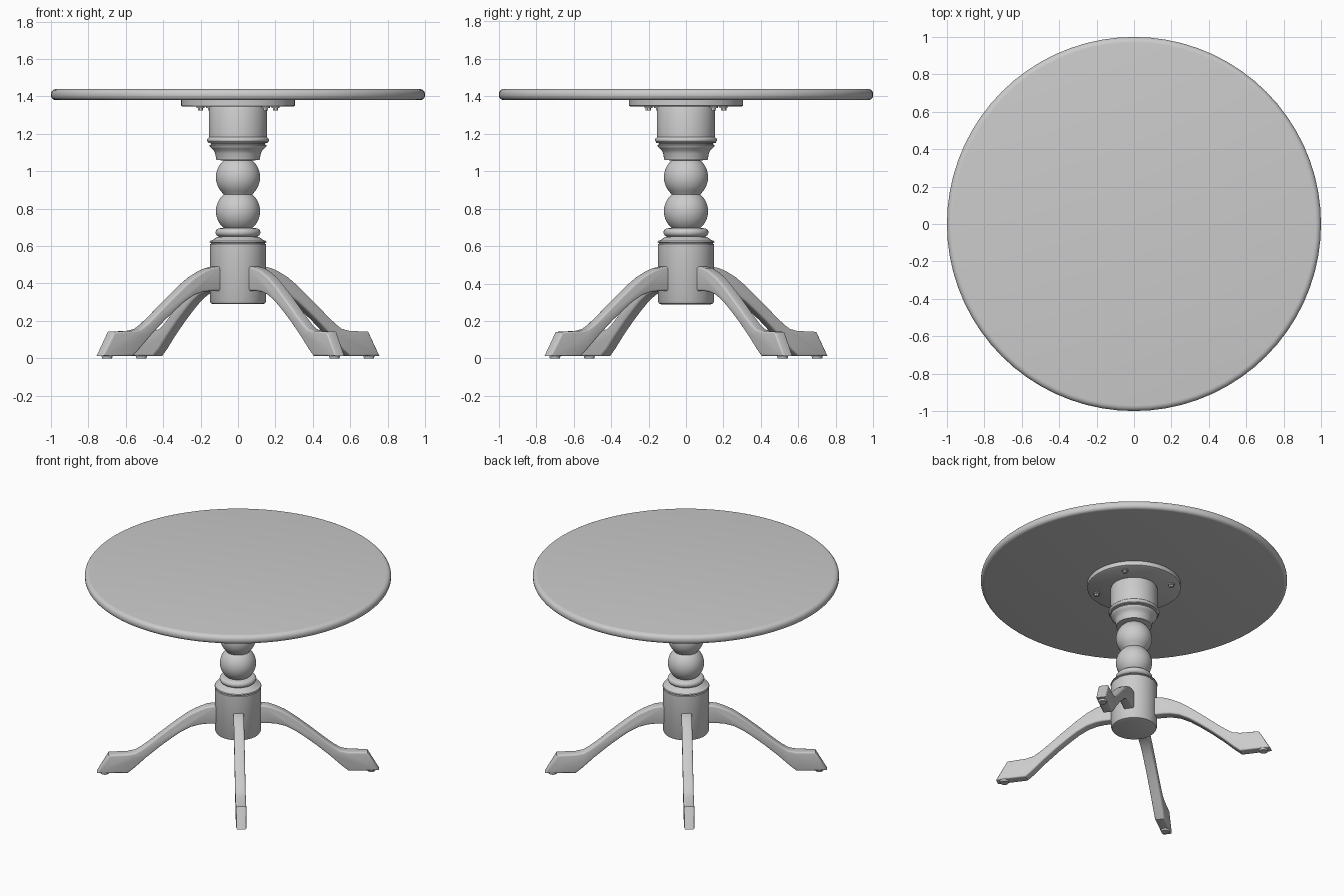
import bpy, bmesh, math
from mathutils import Matrix, Vector

if "Cube" in bpy.data.objects:
    bpy.data.objects.remove(bpy.data.objects["Cube"])

grey = bpy.data.materials.new("plain grey")
grey.diffuse_color = (0.6, 0.6, 0.6, 1)
grey.use_nodes = True
grey.node_tree.nodes["Principled BSDF"].inputs["Base Color"].default_value = grey.diffuse_color

LEG_ANGLE = math.radians(-53.6)   # the four legs are turned a little off the diagonal


def finish(name, bm, angle=35):
    bmesh.ops.recalc_face_normals(bm, faces=bm.faces)
    mesh = bpy.data.meshes.new(name)
    bm.to_mesh(mesh)
    bm.free()
    mesh.materials.append(grey)
    obj = bpy.data.objects.new(name, mesh)
    bpy.context.collection.objects.link(obj)
    bpy.ops.object.select_all(action='DESELECT')
    obj.select_set(True)
    bpy.context.view_layer.objects.active = obj
    bpy.ops.object.shade_smooth_by_angle(angle=math.radians(angle))
    return obj


def lathe(name, profile, sides=48):
    """Turn an (r, z) profile around z and cap both ends."""
    bm = bmesh.new()
    rings = []
    for r, z in profile:
        rings.append([bm.verts.new((r * math.cos(2 * math.pi * i / sides),
                                    r * math.sin(2 * math.pi * i / sides), z))
                      for i in range(sides)])
    for a, b in zip(rings, rings[1:]):
        for i in range(sides):
            j = (i + 1) % sides
            bm.faces.new((a[i], a[j], b[j], b[i]))
    bm.faces.new(rings[0])
    bm.faces.new(rings[-1])
    return finish(name, bm)


def arc(cr, cz, rr, rz, a0, a1, n):
    """Points on an elliptical arc, angles in degrees."""
    return [(cr + rr * math.cos(math.radians(a0 + (a1 - a0) * i / n)),
             cz + rz * math.sin(math.radians(a0 + (a1 - a0) * i / n))) for i in range(n + 1)]


# Round top with a rounded rim
lathe("table_top", arc(0.975, 1.405, 0.025, 0.025, -90, 0, 5)
      + arc(0.97, 1.412, 0.03, 0.028, 0, 90, 5), 72)

# Mounting plate under the top
lathe("mounting_plate", [(0.295, 1.345), (0.305, 1.35), (0.305, 1.381)])

# Turned column: base drum, collar, two balls, flared cup and upper drum
column = [(0.132, 0.289), (0.144, 0.293), (0.15, 0.305), (0.15, 0.61),
          (0.144, 0.613), (0.144, 0.617), (0.153, 0.62), (0.15, 0.627),
          (0.128, 0.636), (0.115, 0.648)]
column += arc(0.098, 0.673, 0.022, 0.022, -80, 80, 8) + [(0.076, 0.697)]
column += arc(0, 0.786, 0.118, 0.118, -49, 49, 16)
column += arc(0, 0.968, 0.118, 0.118, -49, 49, 16)[1:]
column += [(0.116, 1.061), (0.122, 1.095), (0.128, 1.108), (0.14, 1.12), (0.15, 1.13),
           (0.153, 1.14), (0.144, 1.143), (0.144, 1.149), (0.16, 1.152)]
column += arc(0.155, 1.167, 0.011, 0.012, -70, 70, 6)
column += [(0.155, 1.182), (0.155, 1.335), (0.15, 1.346)]
lathe("column", column)

# Curved leg outline (distance from centre, height), drawn flat then thickened
outline = [(0.11, 0.49), (0.16, 0.49), (0.205, 0.482), (0.25, 0.465), (0.31, 0.435), (0.37, 0.393),
           (0.44, 0.338), (0.505, 0.285), (0.57, 0.23), (0.63, 0.183), (0.67, 0.158),
           (0.72, 0.147), (0.845, 0.142), (0.92, 0.012),
           (0.72, 0.012), (0.675, 0.05), (0.6, 0.122), (0.51, 0.2), (0.44, 0.255),
           (0.374, 0.303), (0.31, 0.338), (0.25, 0.355), (0.2, 0.36), (0.11, 0.36)]
HALF = 0.034

for k in range(4):
    turn = Matrix.Rotation(LEG_ANGLE + k * math.pi / 2, 4, 'Z')

    # Leg
    bm = bmesh.new()
    face = bm.faces.new([bm.verts.new((r, -HALF, z)) for r, z in outline])
    ext = bmesh.ops.extrude_face_region(bm, geom=[face])
    bmesh.ops.translate(bm, vec=Vector((0, 2 * HALF, 0)),
                        verts=[v for v in ext["geom"] if isinstance(v, bmesh.types.BMVert)])
    bmesh.ops.recalc_face_normals(bm, faces=bm.faces)
    # Soften the long edges
    rim = [e for e in bm.edges if abs(e.verts[0].co.y - e.verts[1].co.y) < 1e-5]
    bmesh.ops.bevel(bm, geom=rim, offset=0.011, segments=3, profile=0.5, affect='EDGES')
    bm.transform(turn)
    finish(f"leg_{k + 1}", bm)

    # Foot pad
    bm = bmesh.new()
    bmesh.ops.create_cone(bm, cap_ends=True, segments=20, radius1=0.027, radius2=0.03, depth=0.016,
                          matrix=turn @ Matrix.Translation((0.87, 0, 0.008)))
    finish(f"foot_pad_{k + 1}", bm)

    # Bolt head with washer in the mounting plate
    bm = bmesh.new()
    for radius, depth, z, n in ((0.022, 0.008, 1.342, 16), (0.014, 0.02, 1.334, 6)):
        bmesh.ops.create_cone(bm, cap_ends=True, segments=n, radius1=radius, radius2=radius,
                              depth=depth, matrix=turn @ Matrix.Translation((0.25, 0, z)))
    finish(f"plate_bolt_{k + 1}", bm)
